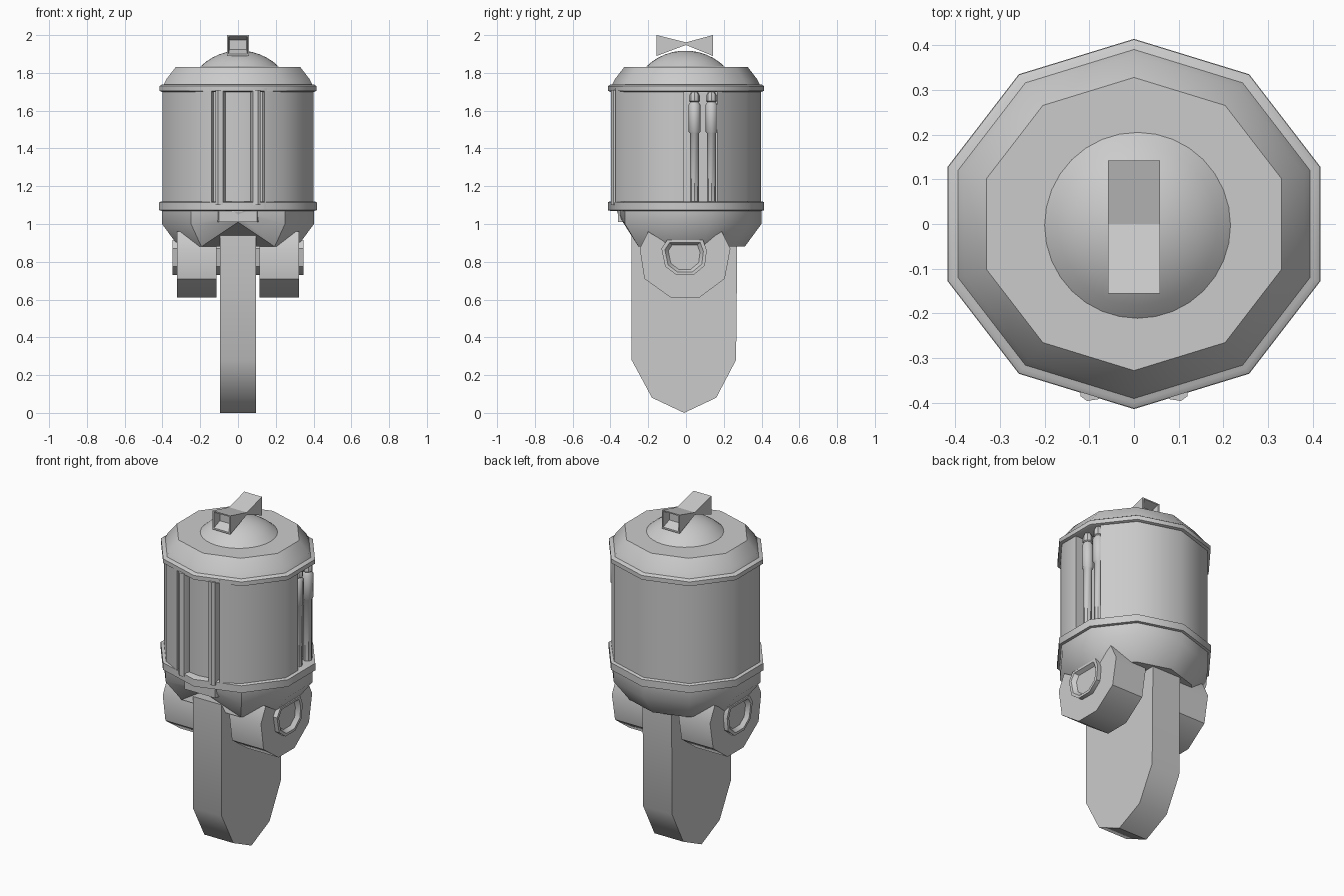
import bpy, bmesh, math

if "Cube" in bpy.data.objects:
    bpy.data.objects.remove(bpy.data.objects["Cube"])


def loft(name, rings, angle=40):
    """Skin a stack of equal-length point rings and cap both ends."""
    bm = bmesh.new()
    loops = [[bm.verts.new(p) for p in r] for r in rings]
    n = len(loops[0])
    for a, b in zip(loops, loops[1:]):
        for i in range(n):
            j = (i + 1) % n
            bm.faces.new((a[i], a[j], b[j], b[i]))
    bm.faces.new(loops[0][::-1])
    bm.faces.new(loops[-1])
    bmesh.ops.recalc_face_normals(bm, faces=bm.faces[:])
    me = bpy.data.meshes.new(name)
    bm.to_mesh(me)
    bm.free()
    ob = bpy.data.objects.new(name, me)
    bpy.context.collection.objects.link(ob)
    bpy.ops.object.select_all(action='DESELECT')
    ob.select_set(True)
    bpy.context.view_layer.objects.active = ob
    bpy.ops.object.shade_smooth_by_angle(angle=math.radians(angle))
    return ob


def decagon(s, z):
    """Ten-sided outline with a corner facing front and back."""
    return [(0.4395 * s * math.cos(math.radians(-90 + 36 * i)),
             0.415 * s * math.sin(math.radians(-90 + 36 * i)), z) for i in range(10)]


def circle(r, z, cx=0, cy=0, n=8):
    return [(cx + r * math.cos(2 * math.pi * i / n),
             cy + r * math.sin(2 * math.pi * i / n), z) for i in range(n)]


def prism_x(name, pts, x0, x1):
    return loft(name, [[(x, y, z) for y, z in pts] for x in (x0, x1)])


def prism_z(name, pts, z0, z1):
    return loft(name, [[(x, y, z) for x, y in pts] for z in (z0, z1)])


# Barrel with a front recess and a side recess
d = [p[:2] for p in decagon(0.957, 0)]
outline = [(0.14, -0.372), (0.13, -0.32), (-0.13, -0.32), (-0.14, -0.372)]
outline += [d[9], d[8], d[7], d[6], d[5], d[4]]
outline += [(0.373, 0.165), (0.32, 0.165), (0.32, -0.01), (0.4, -0.01), d[2], d[1]]
prism_z("barrel", outline, 1.08, 1.72)

# Vertical columns in the front recess
for s in (-1, 1):
    prism_z("front_column", [(s * 0.12, -0.32), (s * 0.12, -0.385), (s * 0.105, -0.396),
                             (s * 0.08, -0.392), (s * 0.065, -0.36), (s * 0.065, -0.32)], 1.1, 1.71)
prism_z("front_center_panel", [(-0.07, -0.31), (-0.065, -0.36), (0, -0.37),
                               (0.065, -0.36), (0.07, -0.31)], 1.1, 1.71)

# Two pistons in the side recess
for y, top in ((0.045, 1.70), (0.135, 1.70)):
    x = 0.362
    steps = [(0.024, 1.1), (0.024, 1.48), (0.032, 1.49), (0.032, 1.63),
             (0.022, 1.645), (0.028, 1.65), (0.028, 1.68), (0.018, top)]
    loft("piston", [circle(r, z, x, y) for r, z in steps])

# Rims above and below the barrel
loft("upper_rim", [decagon(s, z) for s, z in
                   ((0.965, 1.70), (0.995, 1.705), (0.995, 1.73), (0.965, 1.738))])
loft("lower_rim", [decagon(s, z) for s, z in
                   ((0.965, 1.07), (0.998, 1.073), (0.998, 1.115), (0.965, 1.12))])

# Skirt, raised at the front to clear the leg
skirt = [decagon(s, z) for s, z in ((0.965, 1.09), (0.962, 1.0), (0.75, 0.88))]
for ring, (y, z) in zip(skirt, ((-0.37, 1.09), (-0.36, 1.05), (-0.33, 1.01))):
    ring[0] = (0, y, z)
loft("skirt", skirt)
prism_z("front_sill", [(-0.12, -0.3), (-0.1, -0.36), (0.1, -0.36), (0.12, -0.3)], 1.01, 1.1)

# Top cap and round dome
loft("top_cap", [decagon(s, z) for s, z in ((0.95, 1.73), (0.91, 1.765), (0.79, 1.83))])
R, h = 0.297, 0.088
dome = []
for t in (1.0, 0.86, 0.7, 0.52, 0.32, 0.12):
    r = 0.208 * t
    dome.append(circle(r, 1.83 + h - R + math.sqrt(R * R - r * r), 0.008, -0.003, 32))
loft("dome", dome)

# Bow-tie sensor: two wedges meeting point to point, with hollow ends
for s, end in ((-1, 0.155), (1, 0.142)):
    def rect(y, w, z0, z1):
        return [(-w, s * y, z0), (w, s * y, z0), (w, s * y, z1), (-w, s * y, z1)]
    loft("sensor_wedge", [rect(-0.006, 0.058, 1.95, 1.96), rect(end, 0.058, 1.89, 2.0),
                          rect(end, 0.05, 1.9, 1.993), rect(end - 0.05, 0.045, 1.925, 1.975)], 20)

# Central leg
prism_x("center_leg", [(-0.288, 1.01), (-0.288, 0.28), (-0.18, 0.08), (-0.01, 0.0),
                       (0.16, 0.08), (0.265, 0.28), (0.272, 0.95), (0.2, 1.01)], -0.095, 0.095)

# Side pods with notched tops and protruding hubs
pod = [(-0.2, 0.96), (-0.245, 0.87), (-0.22, 0.71), (-0.08, 0.61), (0.07, 0.61),
       (0.205, 0.71), (0.235, 0.87), (0.19, 0.96), (0.105, 0.91), (-0.12, 0.91)]
hub = [(-0.13, 0.87), (-0.11, 0.775), (-0.05, 0.73), (0.04, 0.73), (0.1, 0.78),
       (0.11, 0.86), (0.09, 0.915), (-0.1, 0.915)]
for s in (-1, 1):
    prism_x("side_pod", pod, s * 0.115, s * 0.322)
    rings = [(1, 0.095), (1, 0.347), (0.85, 0.347), (0.7, 0.325)]
    loft("pod_hub", [[(s * x, -0.01 + (y + 0.01) * k, 0.83 + (z - 0.83) * k)
                      for y, z in hub] for k, x in rings])
